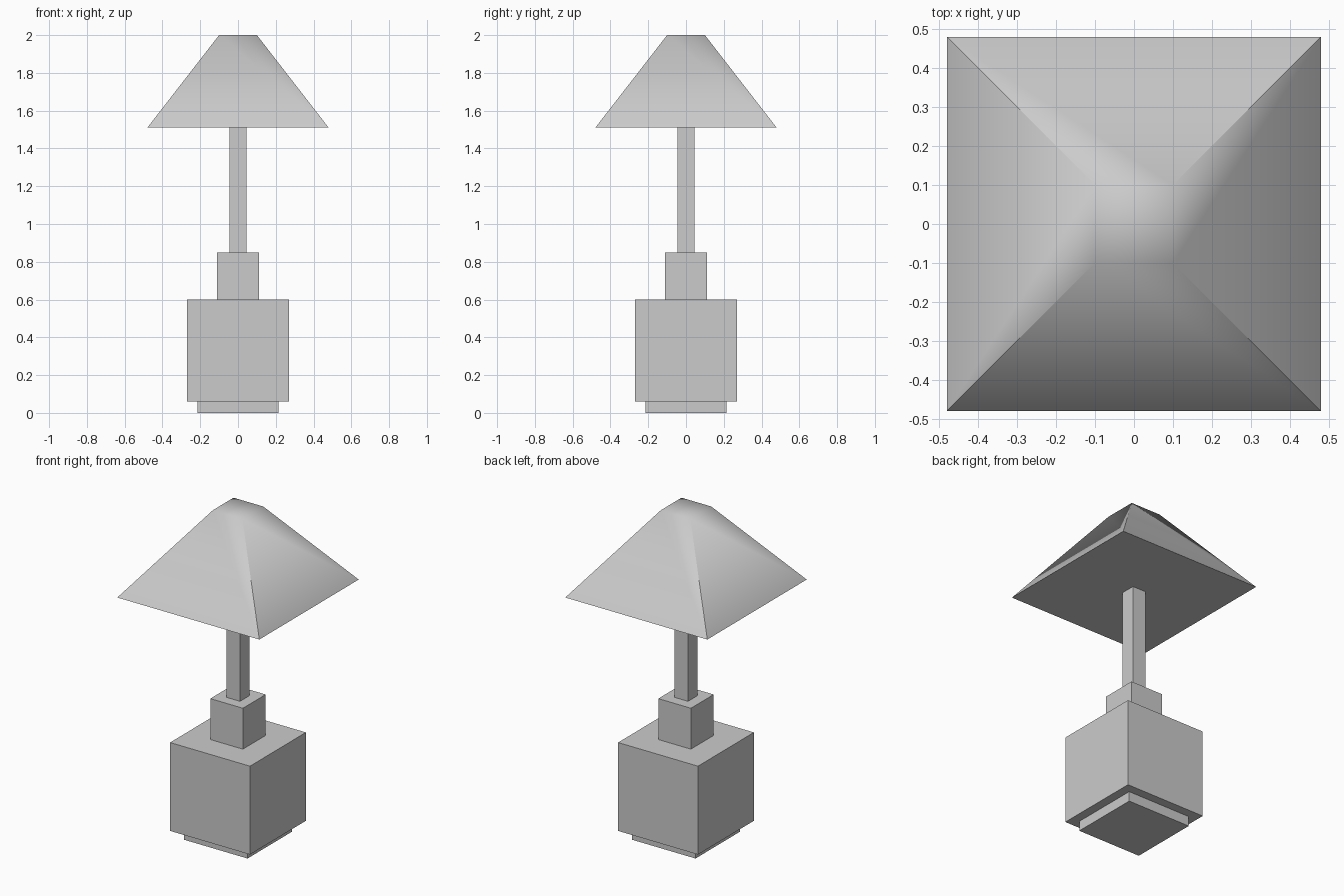
import bpy, bmesh, math

default_cube = bpy.data.objects.get("Cube")
if default_cube:
    bpy.data.objects.remove(default_cube, do_unlink=True)


def make_material(name, colour):
    mat = bpy.data.materials.new(name)
    mat.use_nodes = True
    mat.diffuse_color = colour
    mat.node_tree.nodes["Principled BSDF"].inputs["Base Color"].default_value = colour
    return mat


grey = make_material("light_grey", (0.6, 0.6, 0.6, 1))


def square_block(name, z0, z1, half_bottom, half_top=None):
    """Closed square block, tapered when half_top differs from half_bottom."""
    half_top = half_bottom if half_top is None else half_top
    bm = bmesh.new()
    bmesh.ops.create_cube(bm, size=2)
    for v in bm.verts:
        half, z = (half_top, z1) if v.co.z > 0 else (half_bottom, z0)
        v.co = (v.co.x * half, v.co.y * half, z)
    mesh = bpy.data.meshes.new(name)
    bm.to_mesh(mesh)
    bm.free()
    mesh.materials.append(grey)
    obj = bpy.data.objects.new(name, mesh)
    bpy.context.collection.objects.link(obj)
    return obj


# Stacked base, neck and pole
square_block("foot", 0, 0.06, 0.215)
square_block("body", 0.06, 0.6, 0.27)
square_block("neck", 0.6, 0.85, 0.11)
square_block("pole", 0.85, 1.51, 0.045)

# Tapered shade: soft rim around the top, sharp corners and underside
shade = square_block("shade", 1.51, 2.0, 0.48, 0.1)
bpy.ops.object.select_all(action="DESELECT")
shade.select_set(True)
bpy.context.view_layer.objects.active = shade
bpy.ops.object.shade_smooth_by_angle(angle=math.radians(60))
